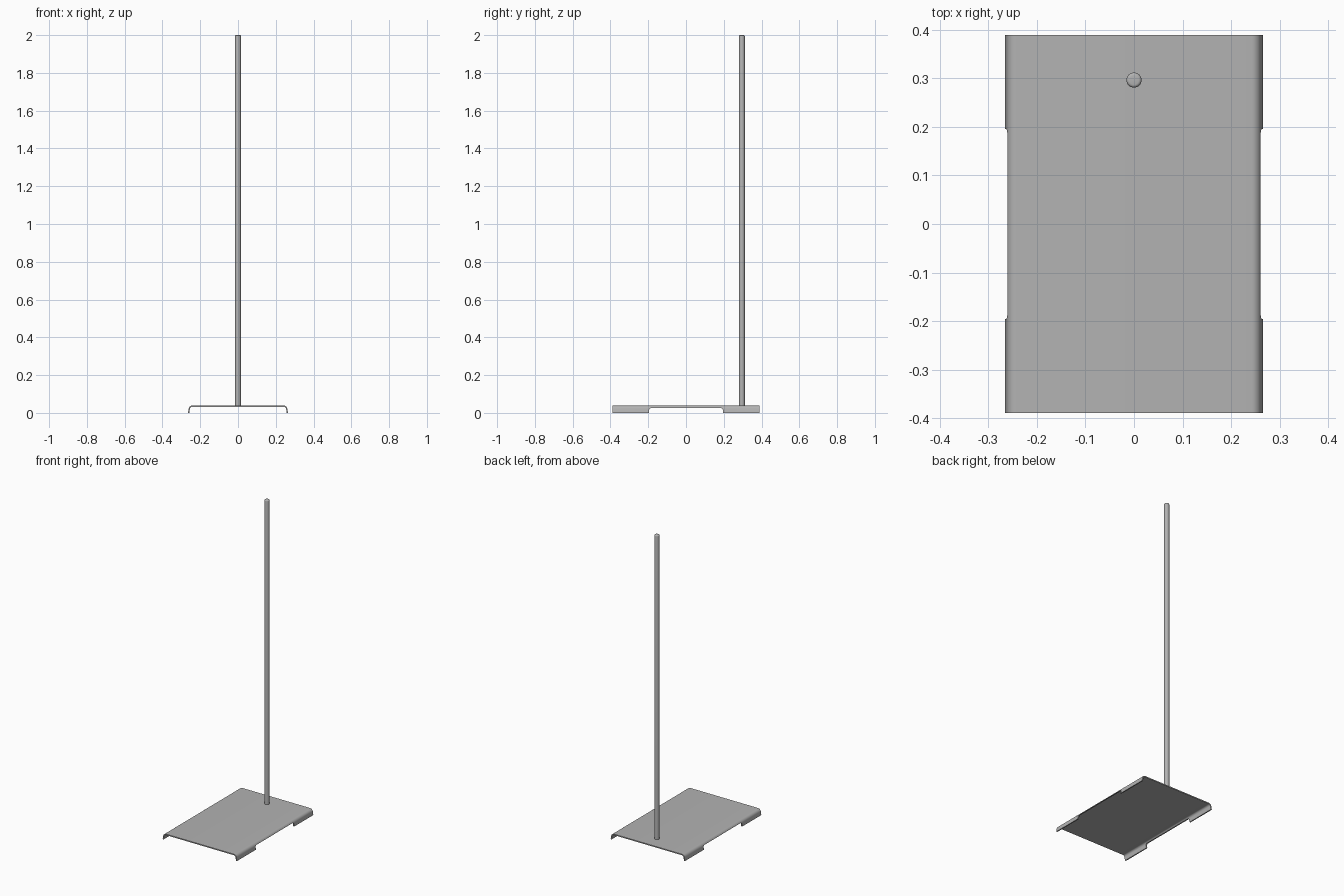
import bpy, bmesh, math
from mathutils import Matrix

if "Cube" in bpy.data.objects:
    bpy.data.objects.remove(bpy.data.objects["Cube"], do_unlink=True)

HALF_LENGTH, TOP, THICK = 0.389, 0.039, 0.007


def make_material(name, colour):
    mat = bpy.data.materials.new(name)
    mat.use_nodes = True
    mat.diffuse_color = colour
    mat.node_tree.nodes["Principled BSDF"].inputs["Base Color"].default_value = colour
    return mat


def add_object(name, bm, mat):
    bmesh.ops.recalc_face_normals(bm, faces=bm.faces)
    mesh = bpy.data.meshes.new(name)
    bm.to_mesh(mesh)
    bm.free()
    mesh.materials.append(mat)
    ob = bpy.data.objects.new(name, mesh)
    bpy.context.collection.objects.link(ob)
    return ob


def activate(ob):
    bpy.ops.object.select_all(action="DESELECT")
    ob.select_set(True)
    bpy.context.view_layer.objects.active = ob


def half_section(inset):
    """Right half of the bent sheet: flat top, rounded bend, slightly flared flange."""
    cx, cz, r, flare = 0.2415, TOP - 0.02, 0.02 - inset, math.radians(80)
    pts = [(cx + r * math.sin(a), cz + r * math.cos(a))
           for a in (flare * i / 8 for i in range(9))]
    x, z = pts[-1]
    return pts + [(x + z / math.tan(flare), 0)]


steel = make_material("grey steel", (0.45, 0.45, 0.45, 1))

# Base plate: bent sheet section extruded from front to back
outer, inner = half_section(0), half_section(THICK)
mirror = lambda pts: [(-x, z) for x, z in pts]
loop = mirror(outer)[::-1] + outer + inner[::-1] + mirror(inner)
bm = bmesh.new()
face = bm.faces.new([bm.verts.new((x, -HALF_LENGTH, z)) for x, z in loop])
grown = bmesh.ops.extrude_face_region(bm, geom=[face])["geom"]
bmesh.ops.translate(bm, vec=(0, 2 * HALF_LENGTH, 0),
                    verts=[g for g in grown if isinstance(g, bmesh.types.BMVert)])
base = add_object("base_plate", bm, steel)

# Round-cornered notch through both flanges, leaving four feet
bm = bmesh.new()
bmesh.ops.create_cube(bm, size=1, matrix=Matrix.Diagonal((0.8, 0.39, 0.05, 1)))
lengthwise = [e for e in bm.edges if abs(e.verts[0].co.x - e.verts[1].co.x) > 0.1]
bmesh.ops.bevel(bm, geom=lengthwise, offset=0.01, segments=4, profile=0.5, affect="EDGES")
cutter = add_object("notch_cutter", bm, steel)
cutter.hide_render = True
cut = base.modifiers.new("notch", "BOOLEAN")
cut.object = cutter
cut.solver = "EXACT"
activate(base)
bpy.ops.object.modifier_apply(modifier=cut.name)
bpy.data.objects.remove(cutter, do_unlink=True)
bpy.ops.object.shade_smooth_by_angle(angle=math.radians(30))

# Upright rod with a rounded tip, standing near the back edge
bm = bmesh.new()
bottom = TOP - THICK
height = 2 - bottom
bmesh.ops.create_cone(bm, cap_ends=True, segments=32, radius1=0.0155, radius2=0.0155,
                      depth=height,
                      matrix=Matrix.Translation((0, 0.296, bottom + height / 2)))
tip = [e for e in bm.edges if all(v.co.z > 1.9 for v in e.verts)]
bmesh.ops.bevel(bm, geom=tip, offset=0.006, segments=4, profile=0.5, affect="EDGES")
rod = add_object("upright_rod", bm, steel)
activate(rod)
bpy.ops.object.shade_smooth_by_angle(angle=math.radians(30))
